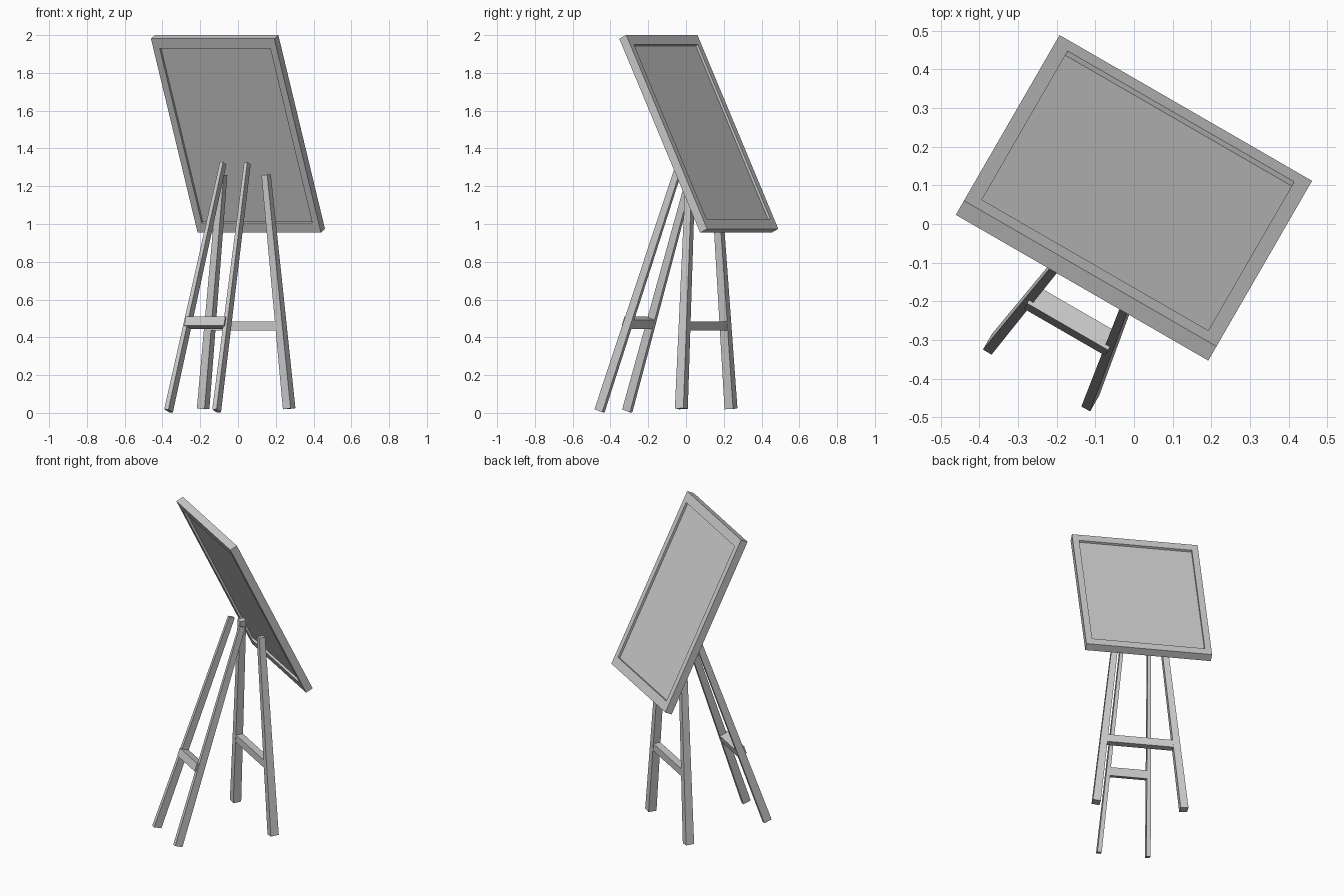
import bpy, bmesh, math
from mathutils import Matrix, Vector

old = bpy.data.objects.get("Cube")
if old:
    bpy.data.objects.remove(old)

GREY = (0.6, 0.6, 0.6, 1)
mat = bpy.data.materials.new("plain grey")
mat.use_nodes = True
mat.diffuse_color = GREY
mat.node_tree.nodes["Principled BSDF"].inputs["Base Color"].default_value = GREY

TURN = Matrix.Rotation(math.radians(-30), 4, 'Z')  # whole easel stands turned
MID = -0.016                                       # centre line of the stand


def new_box(size):
    bm = bmesh.new()
    bmesh.ops.create_cube(bm, size=1)
    bmesh.ops.scale(bm, vec=size, verts=bm.verts)
    return bm


def finish(bm, name, matrix):
    bmesh.ops.recalc_face_normals(bm, faces=bm.faces)
    mesh = bpy.data.meshes.new(name)
    bm.to_mesh(mesh)
    bm.free()
    mesh.materials.append(mat)
    ob = bpy.data.objects.new(name, mesh)
    ob.matrix_world = TURN @ matrix
    bpy.context.collection.objects.link(ob)


def leg(name, foot, top, width, depth, taper=0.75):
    """Square-cut tapered beam from foot to top."""
    foot, top = Vector(foot), Vector(top)
    axis = (top - foot).normalized()
    y = axis.cross(Vector((1, 0, 0))).normalized()
    x = y.cross(axis)
    bm = new_box((width, depth, (top - foot).length))
    for v in bm.verts:
        if v.co.z > 0:
            v.co.x *= taper
            v.co.y *= taper
    rot = Matrix((x, y, axis)).transposed().to_4x4()
    finish(bm, name, Matrix.Translation((foot + top) / 2) @ rot)


def crossbar(name, centre, size, tilt):
    finish(new_box(size), name,
           Matrix.Translation(centre) @ Matrix.Rotation(math.radians(tilt), 4, 'X'))


# Legs: a slanted front pair and a nearly upright back pair
for side, label in ((-1, "right"), (1, "left")):
    leg("front_leg_" + label, (MID + side * 0.147, -0.453, 0.011),
        (MID + side * 0.074, -0.001, 1.322), 0.026, 0.05)
    leg("back_leg_" + label, (MID + side * 0.263, 0.114, 0.022),
        (MID + side * 0.133, 0.095, 1.26), 0.047, 0.052)

# Crossbars tying each pair together
crossbar("front_crossbar", (MID, -0.298, 0.477), (0.242, 0.055, 0.05), -19)
crossbar("back_crossbar", (MID, 0.107, 0.46), (0.432, 0.045, 0.048), -1)

# Board: a framed panel, sunk on both faces
W, T, L = 0.754, 0.047, 1.14
SIDE, END, SINK = 0.039, 0.058, 0.014
bm = new_box((W, T, L))
for face in [f for f in bm.faces if abs(f.normal.y) > 0.9]:
    s = math.copysign(1, face.normal.y)
    bmesh.ops.inset_individual(bm, faces=[face], thickness=SIDE)
    for v in face.verts:
        v.co.x = math.copysign(W / 2 - SIDE, v.co.x)
        v.co.z = math.copysign(L / 2 - END, v.co.z)
    walls = bmesh.ops.extrude_discrete_faces(bm, faces=[face])["faces"]
    bmesh.ops.translate(bm, vec=(0, -s * SINK, 0), verts=walls[0].verts)
finish(bm, "board", Matrix.Translation((-0.034, 0.0585, 1.4775))
       @ Matrix.Rotation(math.radians(25.7), 4, 'X'))
